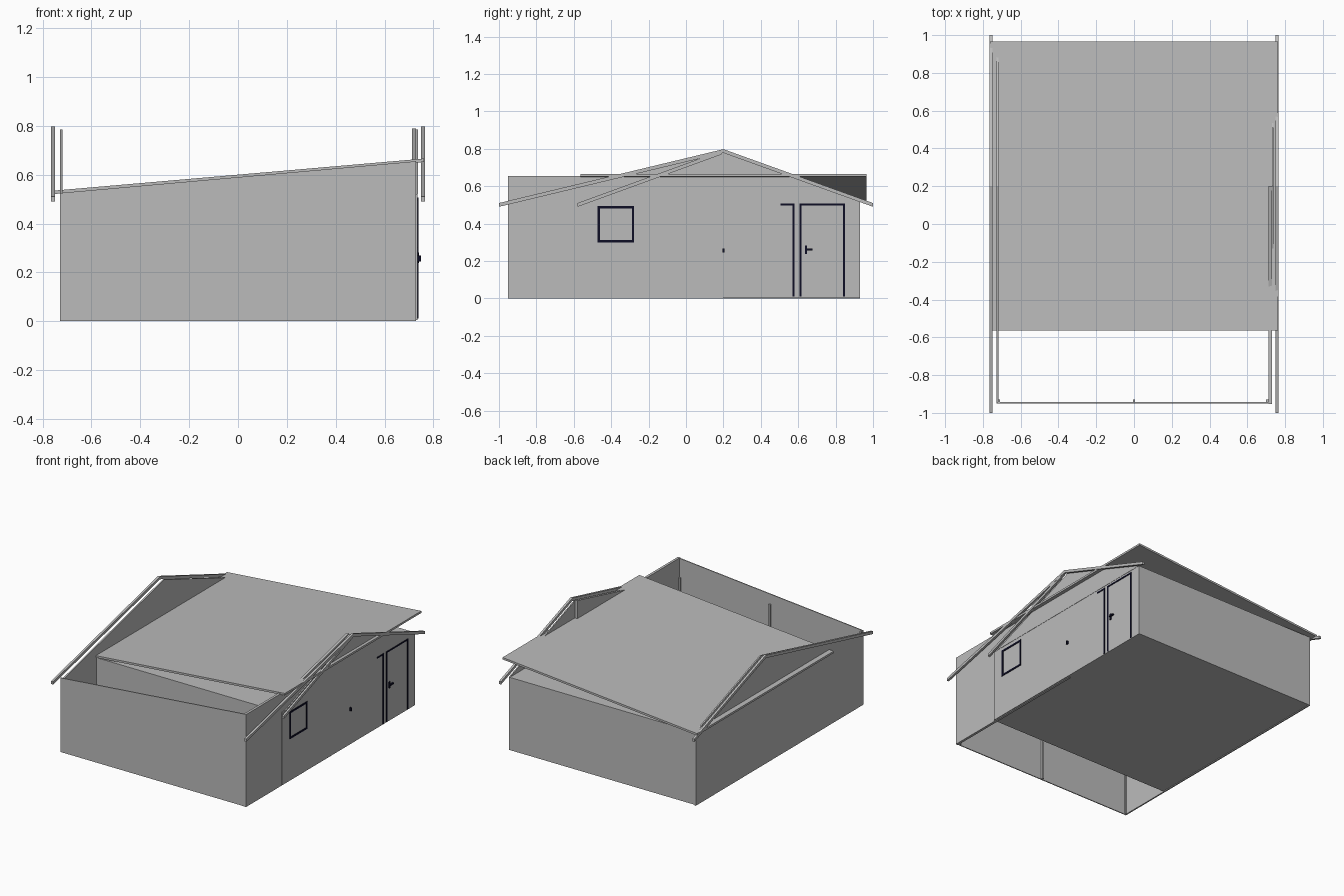
import bpy, bmesh

if "Cube" in bpy.data.objects:
    bpy.data.objects.remove(bpy.data.objects["Cube"])

def material(name, rgb):
    m = bpy.data.materials.new(name)
    m.diffuse_color = (*rgb, 1)
    m.use_nodes = True
    m.node_tree.nodes["Principled BSDF"].inputs["Base Color"].default_value = m.diffuse_color
    return m

GREY = material("plain_grey", (0.5, 0.5, 0.5))
NAVY = material("dark_navy", (0.004, 0.004, 0.018))

def prism(name, profile, lo, hi, axis='x', mat=GREY):
    """Extrude a 2D profile: (y, z) along x, or (x, z) along y."""
    bm = bmesh.new()
    def place(p, d):
        return (d, p[0], p[1]) if axis == 'x' else (p[0], d, p[1])
    a = [bm.verts.new(place(p, lo)) for p in profile]
    b = [bm.verts.new(place(p, hi)) for p in profile]
    bm.faces.new(a)
    bm.faces.new(b[::-1])
    n = len(a)
    for i in range(n):
        bm.faces.new((a[i], b[i], b[(i + 1) % n], a[(i + 1) % n]))
    bmesh.ops.recalc_face_normals(bm, faces=bm.faces)
    me = bpy.data.meshes.new(name)
    bm.to_mesh(me)
    bm.free()
    me.materials.append(mat)
    ob = bpy.data.objects.new(name, me)
    bpy.context.collection.objects.link(ob)
    return ob

def box(name, x, y, z, mat=GREY):
    return prism(name, [(y[0], z[0]), (y[1], z[0]), (y[1], z[1]), (y[0], z[1])],
                 x[0], x[1], 'x', mat)

# Main hut: floor, ceiling, rear and inner front walls
box("hut_body", (-0.72, 0.732), (-0.557, 0.93), (0.005, 0.52))

# Left gable wall
prism("left_gable_wall",
      [(-0.95, 0), (0.93, 0), (0.93, 0.52), (0.2, 0.785), (-0.95, 0.505)],
      -0.728, -0.718)

# Right walls: thick front half and thin gable panel
prism("right_front_wall",
      [(-0.953, 0), (0.2, 0), (0.2, 0.79), (-0.36, 0.655), (-0.953, 0.655)],
      0.712, 0.73)
prism("right_gable_panel", [(-0.52, 0.52), (0.93, 0.52), (0.2, 0.785)], 0.73, 0.738)
box("right_wall_panel", (0.731, 0.736), (-0.557, 0.93), (0.005, 0.52))

# Front porch wall with sloping top, and its posts
prism("front_wall", [(-0.728, 0), (0.73, 0), (0.73, 0.655), (-0.728, 0.525)],
      -0.95, -0.943, 'y')
for i, x in enumerate((-0.715, 0.0, 0.705)):
    box(f"front_post_{i + 1}", (x - 0.006, x + 0.006), (-0.943, -0.93), (0.0, 0.52))

# Single pitch roof slab
prism("roof_slab", [(-0.762, 0.52), (0.762, 0.652), (0.762, 0.666), (-0.762, 0.534)],
      -0.565, 0.965, 'y')

# Barge boards on both gables
def chevron(name, y_front, x0, x1):
    t = 0.02
    top = [(y_front, 0.51), (0.2, 0.798), (1.0, 0.51)]
    prism(name, top + [(y, z - t) for y, z in reversed(top)], x0, x1)

chevron("left_barge_boards", -1.0, -0.766, -0.75)
chevron("right_barge_boards", -1.0, 0.75, 0.766)
prism("right_inner_barge_board",
      [(-0.58, 0.51), (0.19, 0.79), (0.19, 0.77), (-0.58, 0.49)], 0.751, 0.765)

# Window frame
XD = (0.735, 0.7395)
w = 0.013
box("window_left", XD, (-0.473, -0.473 + w), (0.30, 0.495), NAVY)
box("window_right", XD, (-0.29, -0.29 + w), (0.30, 0.495), NAVY)
box("window_bottom", XD, (-0.473, -0.277), (0.30, 0.30 + w), NAVY)
box("window_top", XD, (-0.473, -0.277), (0.482, 0.495), NAVY)

# Door frames
for i, y in enumerate((0.575, 0.612, 0.845)):
    box(f"door_jamb_{i + 1}", XD, (y - 0.006, y + 0.006), (0.01, 0.507), NAVY)
box("door_head_front", XD, (0.505, 0.581), (0.497, 0.507), NAVY)
box("door_head_rear", XD, (0.606, 0.851), (0.497, 0.507), NAVY)

# Door handles
box("handle_plate", (0.735, 0.742), (0.635, 0.648), (0.238, 0.282), NAVY)
box("handle_lever", (0.74, 0.75), (0.638, 0.676), (0.256, 0.266), NAVY)
box("side_knob", (0.735, 0.75), (0.196, 0.206), (0.245, 0.268), NAVY)
